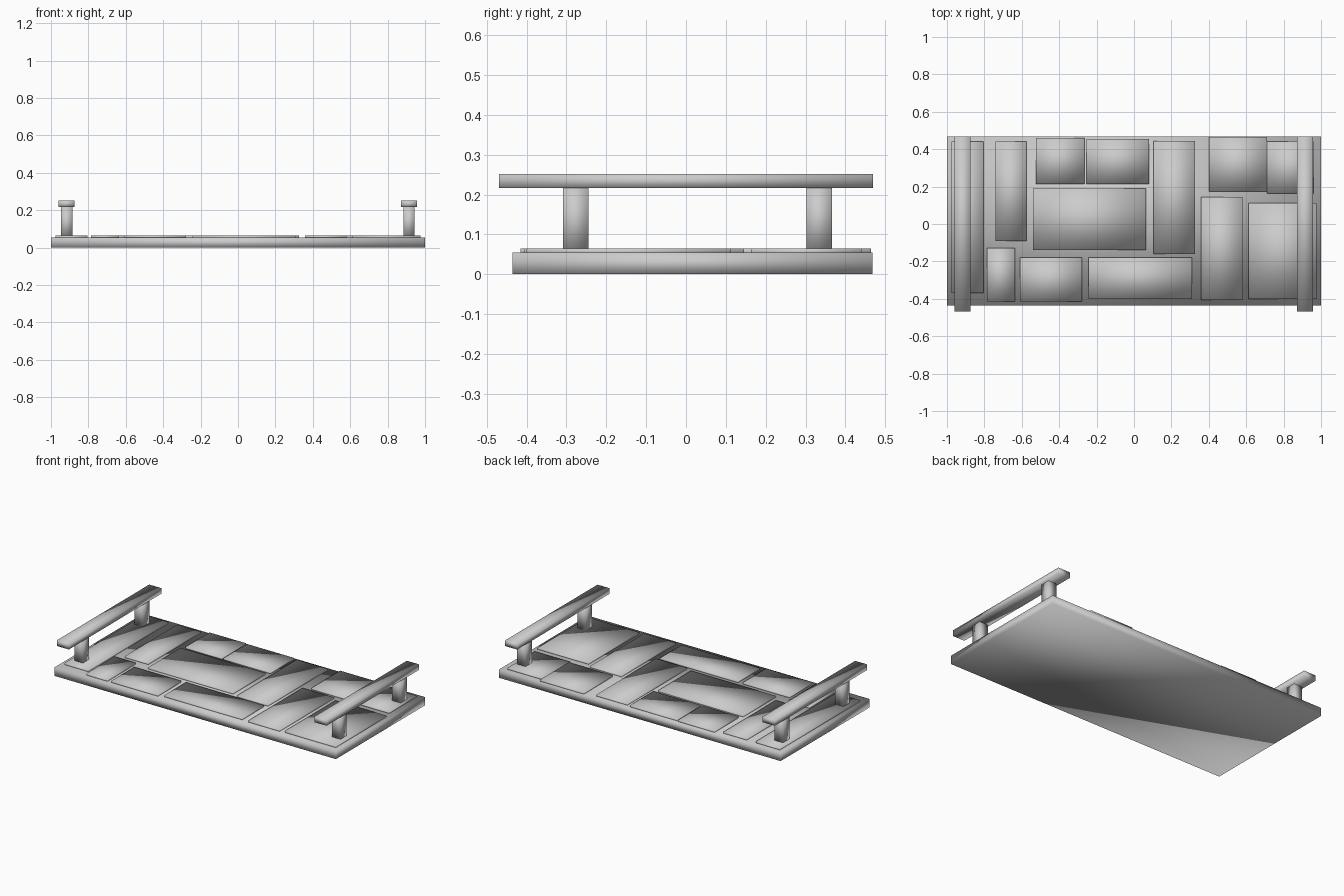
import bpy


def box(name, x0, x1, y0, y1, z0, z1):
    """Softly shaded box between the given limits."""
    bpy.ops.mesh.primitive_cube_add(
        size=1, location=((x0 + x1) / 2, (y0 + y1) / 2, (z0 + z1) / 2))
    ob = bpy.context.object
    ob.name = name
    ob.scale = (x1 - x0, y1 - y0, z1 - z0)
    bpy.ops.object.transform_apply(location=False, rotation=False, scale=True)
    bpy.ops.object.shade_smooth()
    return ob


# base slab
box("base_slab", -1, 1, -0.435, 0.468, 0, 0.054)

# thin raised paving panels: x0, x1, y0, y1
panels = [
    (-0.975, -0.805, -0.37, 0.44),
    (-0.74, -0.575, -0.09, 0.44),
    (-0.525, -0.265, 0.215, 0.46),
    (-0.255, 0.08, 0.215, 0.455),
    (-0.54, 0.063, -0.14, 0.19),
    (-0.787, -0.637, -0.415, -0.128),
    (-0.61, -0.278, -0.415, -0.18),
    (-0.243, 0.31, -0.40, -0.18),
    (0.105, 0.325, -0.16, 0.445),
    (0.40, 0.71, 0.173, 0.465),
    (0.71, 0.96, 0.163, 0.44),
    (0.357, 0.58, -0.405, 0.145),
    (0.613, 0.975, -0.40, 0.113),
]
for i, (x0, x1, y0, y1) in enumerate(panels):
    box(f"raised_panel_{i + 1}", x0, x1, y0, y1, 0.05, 0.064)

# a rail on two posts at each end
for side, cx in (("left", -0.916), ("right", 0.914)):
    box(f"{side}_rail", cx - 0.043, cx + 0.043, -0.469, 0.469, 0.216, 0.252)
    for end, cy in (("front", -0.277), ("back", 0.334)):
        box(f"{side}_{end}_post", cx - 0.03, cx + 0.03,
            cy - 0.032, cy + 0.032, 0.05, 0.22)
